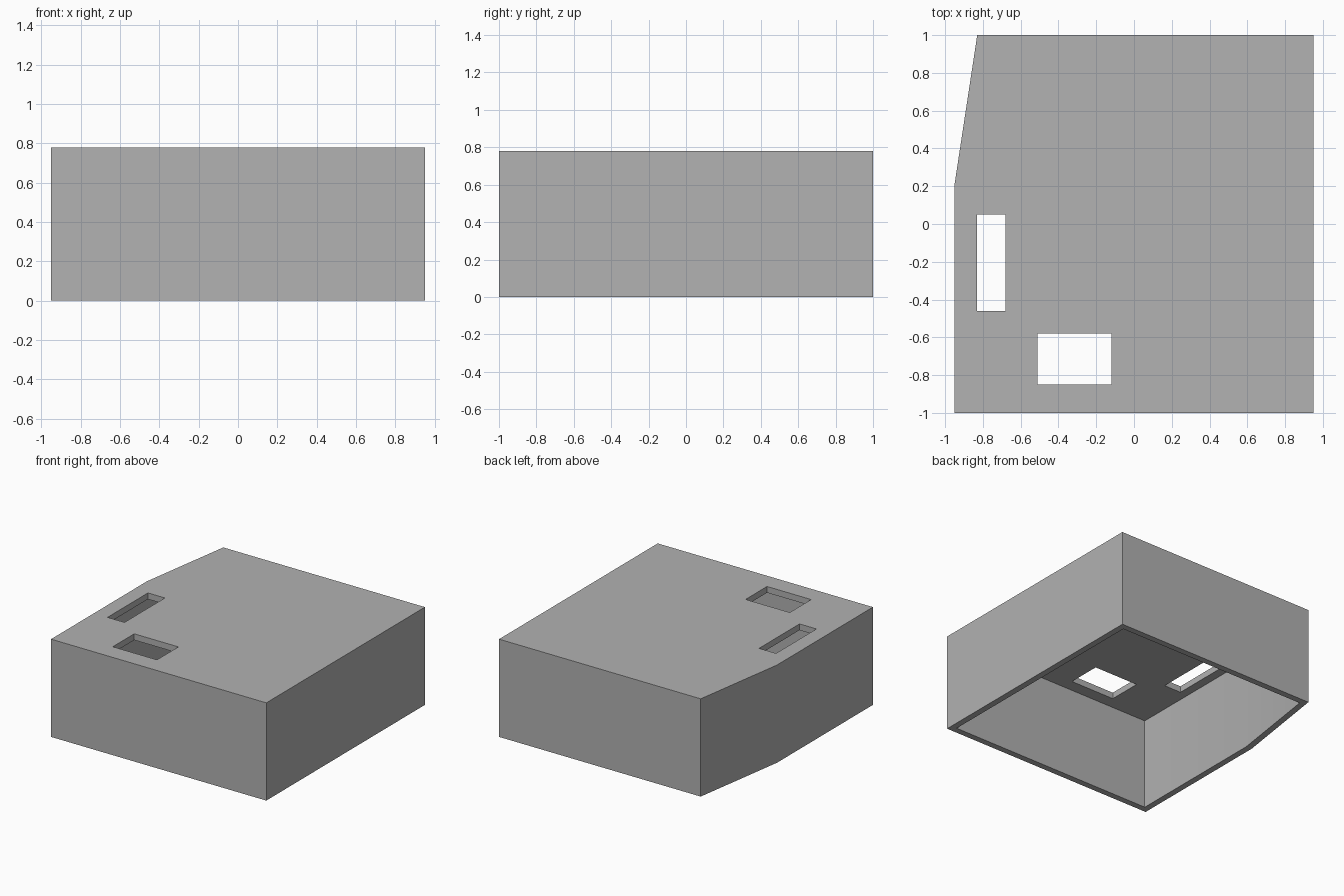
import bpy
import bmesh
from math import radians

default = bpy.data.objects.get("Cube")
if default:
    bpy.data.objects.remove(default, do_unlink=True)

HEIGHT = 0.78
WALL = 0.05

# Material
grey = bpy.data.materials.new("plain grey")
grey.use_nodes = True
colour = (0.445, 0.445, 0.445, 1)
grey.diffuse_color = colour
grey.node_tree.nodes["Principled BSDF"].inputs["Base Color"].default_value = colour


def prism(name, outline, bottom, top):
    """Extrude a flat outline between two heights."""
    bm = bmesh.new()
    face = bm.faces.new([bm.verts.new((x, y, bottom)) for x, y in outline])
    result = bmesh.ops.extrude_face_region(bm, geom=[face])
    raised = [v for v in result["geom"] if isinstance(v, bmesh.types.BMVert)]
    bmesh.ops.translate(bm, verts=raised, vec=(0, 0, top - bottom))
    bmesh.ops.recalc_face_normals(bm, faces=bm.faces)
    mesh = bpy.data.meshes.new(name)
    bm.to_mesh(mesh)
    bm.free()
    mesh.materials.append(grey)
    obj = bpy.data.objects.new(name, mesh)
    bpy.context.collection.objects.link(obj)
    return obj


def rectangle(x0, x1, y0, y1):
    return [(x0, y0), (x1, y0), (x1, y1), (x0, y1)]


def cut(target, cutter):
    """Subtract the cutter and remove it."""
    cutter.hide_render = True
    modifier = target.modifiers.new("cut", "BOOLEAN")
    modifier.operation = "DIFFERENCE"
    modifier.solver = "EXACT"
    modifier.object = cutter
    bpy.ops.object.select_all(action="DESELECT")
    bpy.context.view_layer.objects.active = target
    target.select_set(True)
    bpy.ops.object.modifier_apply(modifier=modifier.name)
    bpy.data.objects.remove(cutter, do_unlink=True)


# Cover with one slanted side
outer = [(-0.95, -1), (0.95, -1), (0.95, 1), (-0.83, 1), (-0.95, 0.21)]
cover = prism("cover", outer, 0, HEIGHT)

# Hollow, open underneath
inner = [(-0.9, -0.95), (0.9, -0.95), (0.9, 0.95), (-0.788, 0.95), (-0.9, 0.207)]
cut(cover, prism("hollow_cutter", inner, -0.1, HEIGHT - WALL))

# Two openings through the top
openings = {
    "long_slot_cutter": rectangle(-0.83, -0.68, -0.46, 0.05),
    "wide_slot_cutter": rectangle(-0.51, -0.12, -0.85, -0.58),
}
for name, outline in openings.items():
    cut(cover, prism(name, outline, HEIGHT - 2 * WALL, HEIGHT + WALL))

# Soft bend along the slanted side, crisp edges elsewhere
bpy.ops.object.shade_smooth_by_angle(angle=radians(30))
